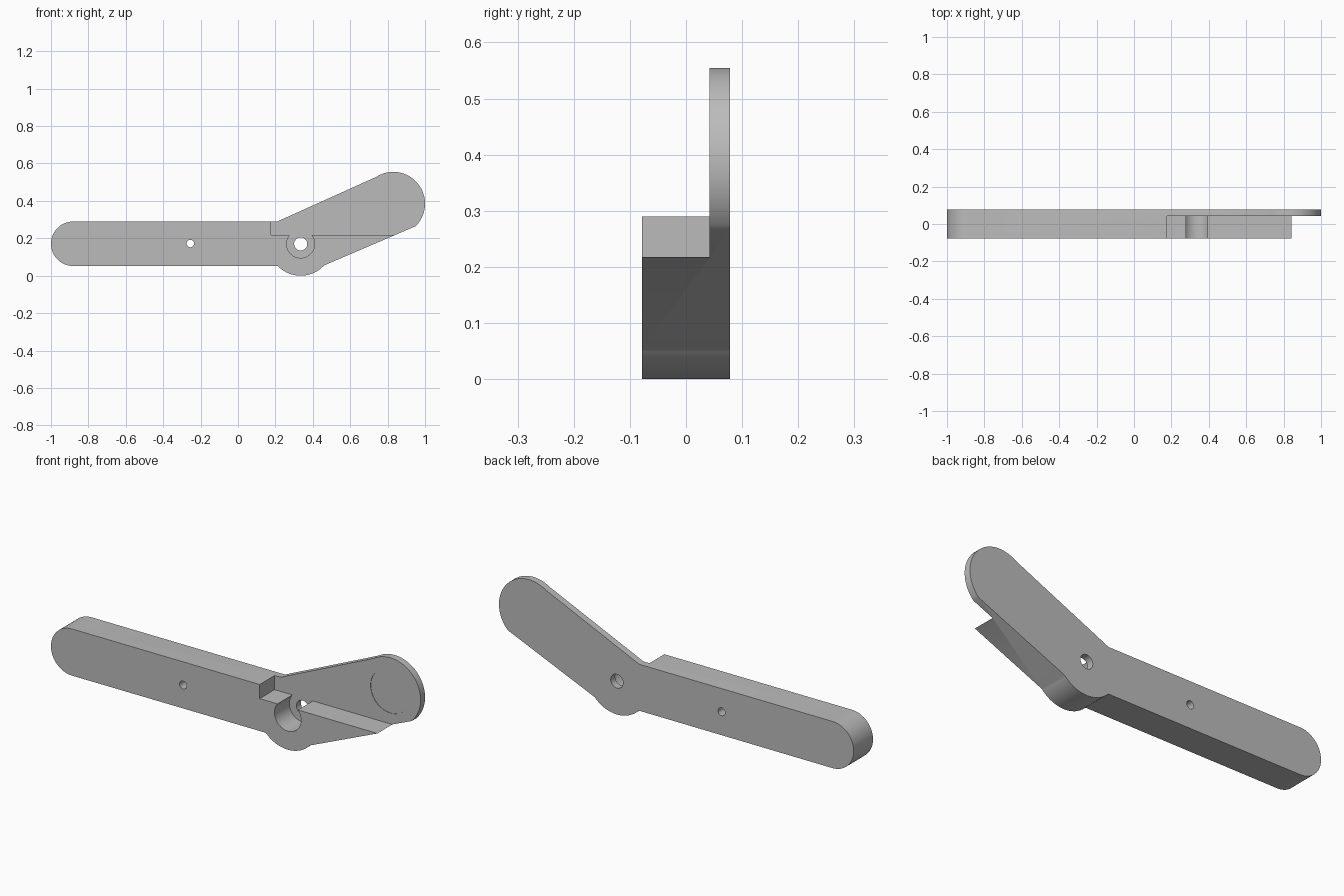
import bpy
import bmesh
import math

if "Cube" in bpy.data.objects:
    bpy.data.objects.remove(bpy.data.objects["Cube"], do_unlink=True)

HALF = 0.078          # half thickness of the lever
STEP = 0.042          # front face of the thin arm
HUB = (0.335, 0.17)
PIN = (-0.255, 0.172)
TIP = (0.83, 0.385)

grey = bpy.data.materials.new("plain grey")
grey.use_nodes = True
colour = (0.5, 0.5, 0.5, 1)
grey.diffuse_color = colour
grey.node_tree.nodes["Principled BSDF"].inputs["Base Color"].default_value = colour


def arc(centre, radius, start, end, steps=32):
    angles = [math.radians(start + (end - start) * i / steps) for i in range(steps + 1)]
    return [(centre[0] + radius * math.cos(a), centre[1] + radius * math.sin(a)) for a in angles]


def slab(name, outline, y0, y1):
    """Extrude an x-z outline from y0 to y1."""
    bm = bmesh.new()
    face = bm.faces.new([bm.verts.new((x, y0, z)) for x, z in outline])
    new = bmesh.ops.extrude_face_region(bm, geom=[face])["geom"]
    verts = [v for v in new if isinstance(v, bmesh.types.BMVert)]
    bmesh.ops.translate(bm, verts=verts, vec=(0, y1 - y0, 0))
    bmesh.ops.recalc_face_normals(bm, faces=bm.faces)
    mesh = bpy.data.meshes.new(name)
    bm.to_mesh(mesh)
    bm.free()
    mesh.materials.append(grey)
    obj = bpy.data.objects.new(name, mesh)
    bpy.context.collection.objects.link(obj)
    return obj


def round_cutter(name, centre, radius, y0, y1):
    return slab(name, arc(centre, radius, 0, 360, 48)[:-1], y0, y1)


# Whole lever outline: bar, hub bulge and raised arm
outline = arc((-0.881, 0.171), 0.119, 90, 270)
outline += arc(HUB, 0.17, 223.5, 317.5)
outline += arc(TIP, 0.17, -45, 123)
outline += [(0.21, 0.29)]
lever = slab("lever", outline, -HALF, HALF)

# Pocket above the front ledge, bores and shallow round recess
pocket = [(0.177, 0.218), (1.2, 0.218), (1.2, 0.8), (0.177, 0.8)]
cutters = [
    slab("pocket_cutter", pocket, -0.2, STEP),
    round_cutter("hub_counterbore_cutter", HUB, 0.075, -0.2, STEP),
    round_cutter("hub_hole_cutter", HUB, 0.035, -0.2, 0.2),
    round_cutter("pin_hole_cutter", PIN, 0.02, -0.2, 0.2),
    round_cutter("tip_recess_cutter", TIP, 0.112, 0, STEP + 0.002),
]

bpy.ops.object.select_all(action="DESELECT")
bpy.context.view_layer.objects.active = lever
lever.select_set(True)
for cutter in cutters:
    cutter.hide_render = True
    mod = lever.modifiers.new(cutter.name, "BOOLEAN")
    mod.operation = "DIFFERENCE"
    mod.solver = "EXACT"
    mod.object = cutter
    bpy.ops.object.modifier_apply(modifier=mod.name)
    bpy.data.objects.remove(cutter, do_unlink=True)

bpy.ops.object.shade_smooth_by_angle(angle=math.radians(30))
